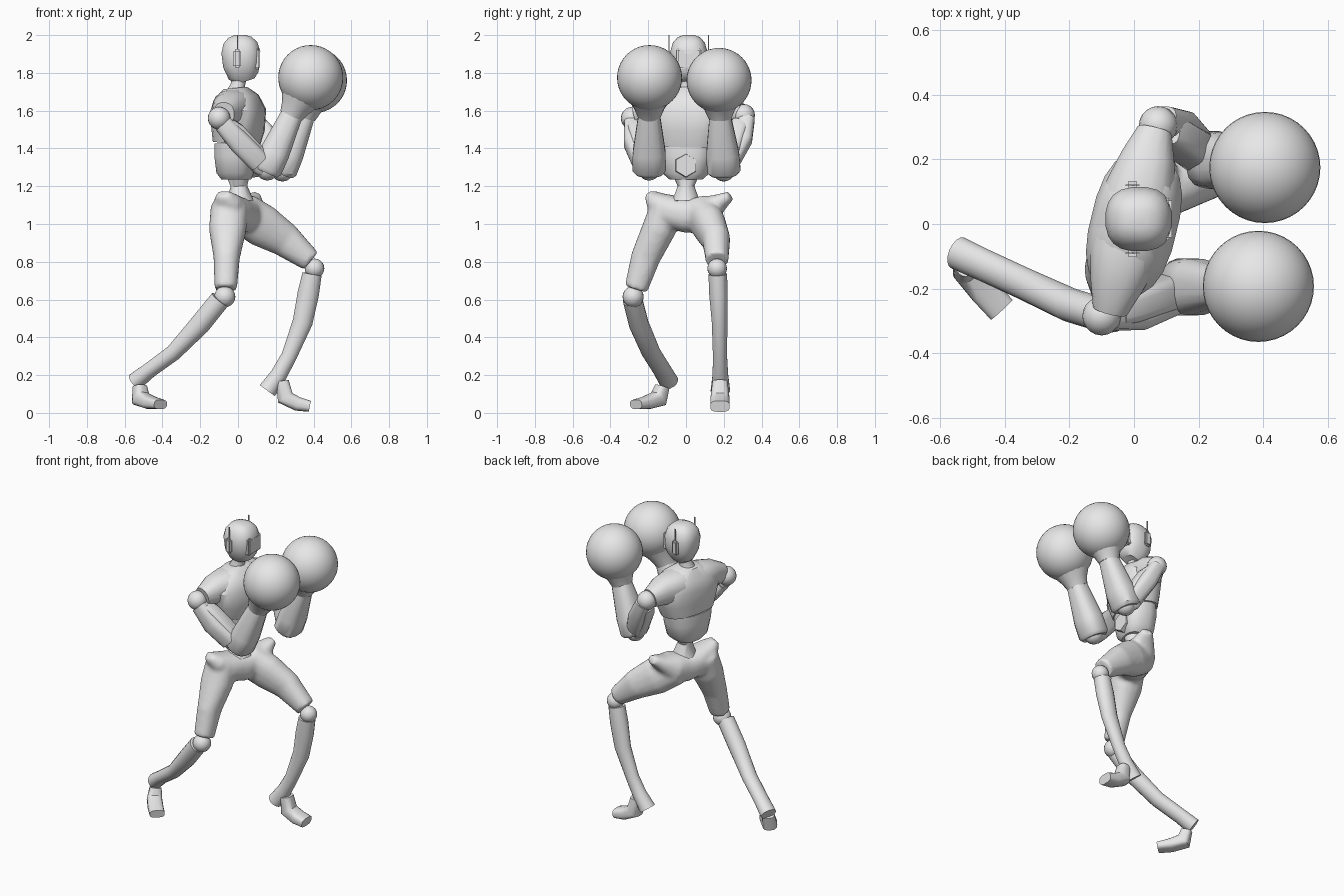
import bpy, bmesh, math
from mathutils import Vector, Matrix

cube = bpy.data.objects.get("Cube")
if cube:
    bpy.data.objects.remove(cube)

# One plain grey for the whole figure
grey = bpy.data.materials.new("plain_grey")
grey.use_nodes = True
tone = (0.8, 0.8, 0.8, 1)
grey.diffuse_color = tone
grey.node_tree.nodes["Principled BSDF"].inputs["Base Color"].default_value = tone

SIDE = Vector((0, 1, 0))
TWIST = Vector((0.24, 0.97, 0)).normalized()      # shoulder line of the turned body
UP = Vector((0, 0, 1))
parts = []


def finish(name, bm):
    bmesh.ops.recalc_face_normals(bm, faces=bm.faces)
    mesh = bpy.data.meshes.new(name)
    bm.to_mesh(mesh)
    bm.free()
    mesh.materials.append(grey)
    obj = bpy.data.objects.new(name, mesh)
    bpy.context.collection.objects.link(obj)
    parts.append(obj)
    return obj


def power(value, square):
    return math.copysign(abs(value) ** (2 / square), value)


def skin(bm, rings, ref, sides, square):
    """Skin rings (x, y, z, half width along ref, half depth) across a path."""
    centres = [Vector(r[:3]) for r in rings]
    last = len(rings) - 1
    loops = []
    for i, ring in enumerate(rings):
        along = (centres[min(i + 1, last)] - centres[max(i - 1, 0)]).normalized()
        u = (ref - along * ref.dot(along)).normalized()
        v = along.cross(u)
        loop = []
        for k in range(sides):
            a = math.tau * (k + 0.5) / sides
            offset = u * power(math.cos(a), square) * ring[3]
            offset += v * power(math.sin(a), square) * ring[4]
            loop.append(bm.verts.new(centres[i] + offset))
        loops.append(loop)
    for low, high in zip(loops, loops[1:]):
        for k in range(sides):
            n = (k + 1) % sides
            bm.faces.new((low[k], low[n], high[n], high[k]))
    bm.faces.new(loops[0])
    bm.faces.new(loops[-1])


def loft(name, rings, ref=SIDE, sides=16, square=2):
    bm = bmesh.new()
    skin(bm, rings, ref, sides, square)
    return finish(name, bm)


def ball(name, centre, radius, segments=20):
    bm = bmesh.new()
    bmesh.ops.create_uvsphere(bm, u_segments=segments, v_segments=segments // 2,
                              radius=radius, matrix=Matrix.Translation(centre))
    return finish(name, bm)


def box(name, centre, size, bevel=0.0):
    bm = bmesh.new()
    bmesh.ops.create_cube(bm, size=1, matrix=Matrix.Translation(centre) @ Matrix.Diagonal((*size, 1)))
    if bevel:
        bmesh.ops.bevel(bm, geom=bm.edges[:], offset=bevel, segments=2, affect='EDGES')
    return finish(name, bm)


# Head, visor and neck
loft("head", [(.04, .015, 1.755, .045, .05), (.03, .015, 1.785, .072, .082),
              (.018, .015, 1.84, .095, .098), (.015, .015, 1.91, .1, .104),
              (.012, .015, 1.96, .085, .09), (.01, .015, 1.988, .06, .062),
              (.01, .015, 2, .03, .03)], sides=20, square=2.5)
box("visor", (.095, .015, 1.875), (.044, .13, .11), .008)
loft("neck", [(-.01, 0, 1.68, .06, .06), (0, .005, 1.74, .04, .038), (.01, .01, 1.8, .05, .045)])

# Ear pods with aerials
for side, word in ((1, "left"), (-1, "right")):
    y = .015 + side * .105
    box(word + "_ear_pod", (-.005, y, 1.875), (.044, .025, .095), .01)
    box(word + "_aerial", (-.003, y, 1.95), (.007, .006, .1))

# Torso: chest, shoulder yoke, belly, waist
loft("chest", [(-.01, 0, 1.42, .17, .115), (0, 0, 1.5, .2, .13), (0, 0, 1.6, .225, .135),
               (-.01, 0, 1.67, .17, .11), (-.015, 0, 1.72, .07, .06)], TWIST, 20, 2.6)
yoke = []
for reach, height, depth, tall in ((-.285, 1.585, .055, .06), (-.2, 1.605, .085, .085),
                                   (-.1, 1.61, .11, .1), (.1, 1.61, .11, .1),
                                   (.2, 1.605, .085, .085), (.285, 1.585, .055, .06)):
    spot = TWIST * reach
    yoke.append((spot.x - .005, spot.y + .01, height, tall, depth))
loft("shoulder_yoke", yoke, UP, 16, 2.4)
loft("belly", [(-.01, 0, 1.235, .085, .075), (-.01, 0, 1.27, .125, .1),
               (-.01, 0, 1.36, .148, .11), (-.01, 0, 1.425, .158, .108)], TWIST, 16, 2.6)
loft("belly_plate", [(.07, 0, 1.31, .065, .065), (.108, 0, 1.31, .06, .06)], sides=6)
loft("waist", [(0, 0, 1.28, .08, .07), (.005, 0, 1.2, .045, .045), (.01, 0, 1.12, .075, .075)])

# Pelvis and thighs melted into one smooth shape
bm = bmesh.new()
skin(bm, [(-.08, -.195, 1.16, .025, .04), (-.06, -.16, 1.12, .055, .075),
          (-.03, -.08, 1.065, .09, .1), (.01, .01, 1.045, .095, .1),
          (.04, .1, 1.06, .09, .1), (.07, .17, 1.11, .05, .07),
          (.09, .235, 1.15, .025, .035)], UP, 16, 2.3)
skin(bm, [(-.045, -.1, 1.09, .09, .1), (-.055, -.145, .97, .09, .1),
          (-.06, -.215, .82, .078, .07), (-.065, -.265, .655, .062, .06)], SIDE, 16, 2.2)
skin(bm, [(.02, .08, 1.06, .09, .11), (.13, .125, .99, .088, .115),
          (.25, .16, .915, .075, .092), (.385, .165, .805, .06, .06)], SIDE, 16, 2.2)
hips = finish("hips_and_thighs", bm)
remesh = hips.modifiers.new("melt", 'REMESH')
remesh.mode = 'VOXEL'
remesh.voxel_size = .013
remesh.use_smooth_shade = True
relax = hips.modifiers.new("relax", 'SMOOTH')
relax.factor = .5
relax.iterations = 5

# Knees and shins
ball("left_knee", (.405, .165, .765), .052)
ball("right_knee", (-.07, -.28, .615), .056)
loft("left_shin", [(.392, .168, .735, .05, .052), (.372, .172, .63, .05, .058),
                   (.342, .178, .48, .042, .054), (.27, .18, .3, .038, .042),
                   (.215, .182, .2, .042, .045), (.155, .182, .118, .052, .05)])
loft("right_shin", [(-.095, -.283, .6, .052, .055), (-.2, -.25, .47, .053, .056),
                    (-.34, -.185, .32, .05, .044), (-.47, -.125, .225, .05, .042),
                    (-.545, -.09, .165, .052, .048)])

# Feet
loft("left_foot", [(.235, .18, .17, .04, .034), (.25, .18, .08, .05, .046),
                   (.315, .18, .048, .052, .038), (.38, .18, .035, .052, .03)], square=3)
loft("right_foot", [(-.52, -.125, .14, .036, .034), (-.515, -.145, .075, .046, .046),
                    (-.465, -.205, .055, .047, .035), (-.41, -.265, .045, .046, .025)],
     Vector((.74, .66, 0)), square=3)


# Arms with round boxing gloves
def arm(word, shoulder, elbow, wrist, glove):
    shoulder, elbow, wrist, glove = map(Vector, (shoulder, elbow, wrist, glove))

    def tube(name, a, b, stops, **options):
        rings = [(*a.lerp(b, t), wide, deep) for t, wide, deep in stops]
        loft(word + name, rings, **options)

    ball(word + "_shoulder", shoulder, .06)
    tube("_upper_arm", shoulder, elbow, ((.15, .045, .05), (.3, .05, .065), (.9, .055, .065), (1, .045, .05)),
         square=4)
    ball(word + "_elbow", elbow, .06)
    tube("_forearm", elbow, wrist, ((-.06, .075, .065), (0, .09, .08), (.3, .088, .08), (1, .056, .058)),
         square=2.6)
    tube("_cuff", wrist, glove, ((-.1, .062, .064), (.15, .082, .08), (.5, .125, .12)))
    ball(word + "_glove", glove, .172, 40)


arm("left", (.075, .305, 1.575), (.235, .2, 1.285), (.352, .18, 1.58), (.405, .175, 1.76))
arm("right", (-.1, -.285, 1.56), (.155, -.195, 1.29), (.29, -.195, 1.59), (.385, -.193, 1.775))

# The upper arms bow outwards, so a rounded guard fills the outer bend
loft("left_arm_guard", [(.09, .32, 1.56, .045, .045), (.145, .3, 1.45, .052, .055),
                        (.205, .235, 1.33, .05, .05)], square=3)
loft("right_arm_guard", [(-.08, -.285, 1.53, .045, .05), (.01, -.28, 1.43, .05, .06),
                         (.11, -.235, 1.33, .05, .06)], square=3)

# Smooth shading with sharp edges kept
bpy.ops.object.select_all(action='DESELECT')
for obj in parts:
    obj.select_set(True)
bpy.context.view_layer.objects.active = parts[0]
bpy.ops.object.shade_smooth_by_angle(angle=math.radians(40))
